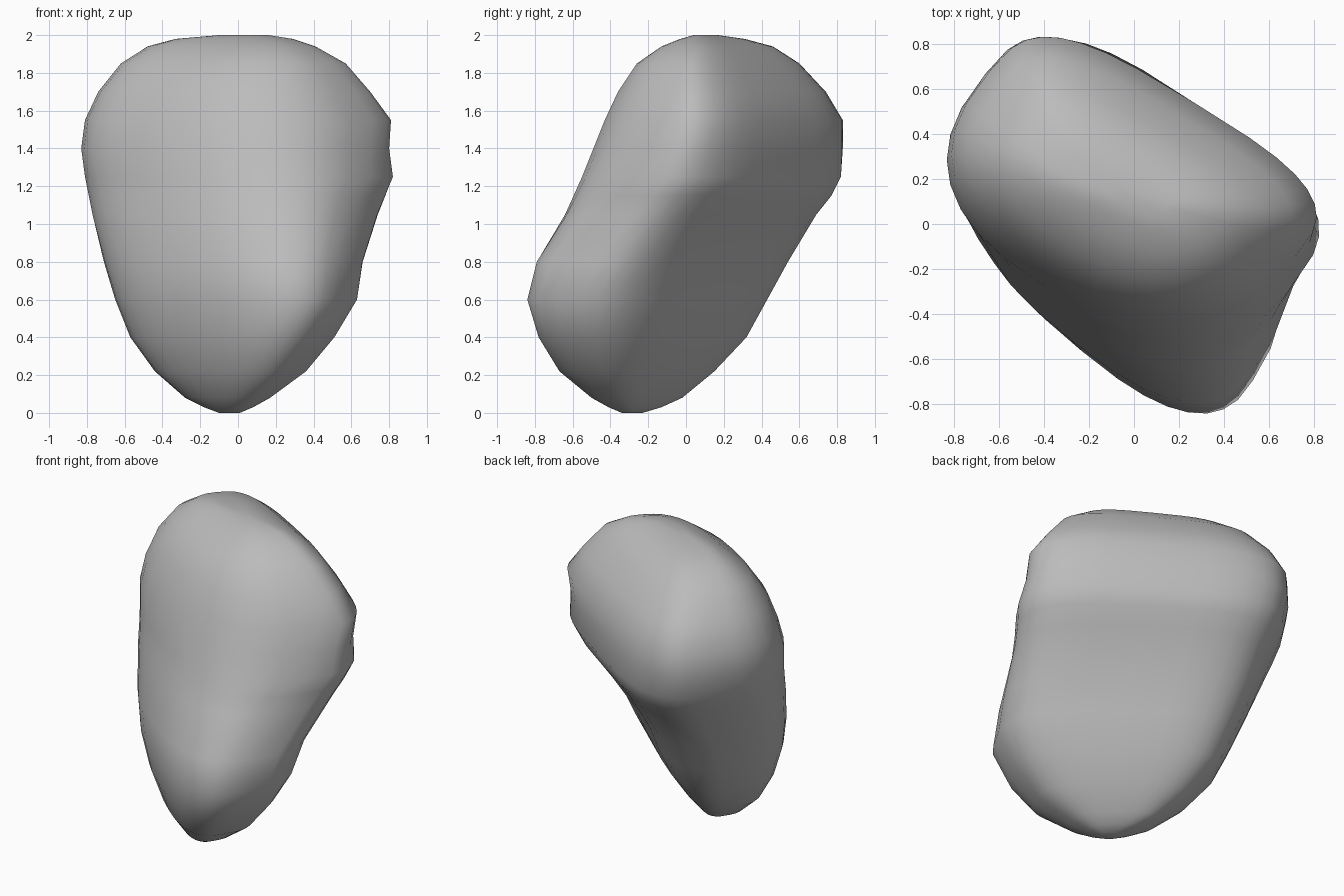
import bpy
import bmesh
import math

SIDES = 32
FRONT_SQUARENESS = 2.6   # the front is rounder, the back is flatter
BACK_SQUARENESS = 3.3
AXIS = math.atan2(-.58, .81)   # heading of the long side of the boulder

# Levels: height, x range, y range, front and back thickness per half length
LEVELS = [
    (0, -.1, .01, -.34, -.23, .6, .6),
    (.03, -.18, .08, -.41, -.13, .55, .55),
    (.08, -.28, .17, -.5, -.02, .52, .54),
    (.22, -.44, .36, -.67, .15, .49, .54),
    (.4, -.57, .51, -.78, .32, .49, .56),
    (.6, -.65, .63, -.84, .43, .51, .58),
    (.8, -.71, .66, -.79, .54, .55, .61),
    (1.05, -.77, .74, -.64, .69, .67, .63),
    (1.15, -.79, .78, -.595, .77, .74, .6),
    (1.25, -.81, .82, -.55, .82, .8, .55),
    (1.4, -.83, .8, -.49, .83, .85, .49),
    (1.55, -.81, .81, -.43, .83, .87, .46),
    (1.7, -.74, .7, -.36, .74, .85, .44),
    (1.85, -.62, .57, -.26, .6, .75, .44),
    (1.94, -.48, .41, -.13, .46, .6, .45),
    (1.98, -.33, .29, -.03, .31, .5, .45),
    (2, -.1, .16, .04, .17, .5, .45),
]


def rounded_power(value, squareness):
    return math.copysign(abs(value) ** (2 / squareness), value)


def stretch(values, low, high):
    """Fit a list of coordinates exactly between two limits."""
    start, end = min(values), max(values)
    return [low + (v - start) * (high - low) / (end - start) for v in values]


def section(x_low, x_high, y_low, y_high, front, back):
    """Diagonal rounded block outline fitted into a bounding rectangle."""
    xs, ys = [], []
    for i in range(SIDES):
        angle = math.tau * i / SIDES
        is_back = i < SIDES / 2
        squareness = BACK_SQUARENESS if is_back else FRONT_SQUARENESS
        thickness = back if is_back else front
        along = rounded_power(math.cos(angle), squareness)
        across = thickness * rounded_power(math.sin(angle), squareness)
        xs.append(along * math.cos(AXIS) - across * math.sin(AXIS))
        ys.append(along * math.sin(AXIS) + across * math.cos(AXIS))
    return zip(stretch(xs, x_low, x_high), stretch(ys, y_low, y_high))


def make_material(name, color):
    material = bpy.data.materials.new(name)
    material.use_nodes = True
    material.diffuse_color = color
    shader = next(n for n in material.node_tree.nodes
                  if n.type == 'BSDF_PRINCIPLED')
    shader.inputs['Base Color'].default_value = color
    shader.inputs['Roughness'].default_value = .9
    return material


default_cube = bpy.data.objects.get("Cube")
if default_cube:
    bpy.data.objects.remove(default_cube, do_unlink=True)

# Boulder: a skin stretched over the stacked outlines
bm = bmesh.new()
rings = [[bm.verts.new((x, y, level[0])) for x, y in section(*level[1:])]
         for level in LEVELS]
for lower, upper in zip(rings, rings[1:]):
    for i in range(SIDES):
        j = (i + 1) % SIDES
        bm.faces.new((lower[i], lower[j], upper[j], upper[i]))

# Closed bottom and top
bm.faces.new(reversed(rings[0]))
bm.faces.new(rings[-1])
bmesh.ops.recalc_face_normals(bm, faces=bm.faces)

mesh = bpy.data.meshes.new("boulder")
bm.to_mesh(mesh)
bm.free()
boulder = bpy.data.objects.new("boulder", mesh)
bpy.context.collection.objects.link(boulder)
mesh.materials.append(make_material("stone grey", (.5, .5, .5, 1)))

# Smooth weathered surface
bpy.ops.object.select_all(action='DESELECT')
boulder.select_set(True)
bpy.context.view_layer.objects.active = boulder
bpy.ops.object.shade_smooth_by_angle(angle=math.radians(60))
